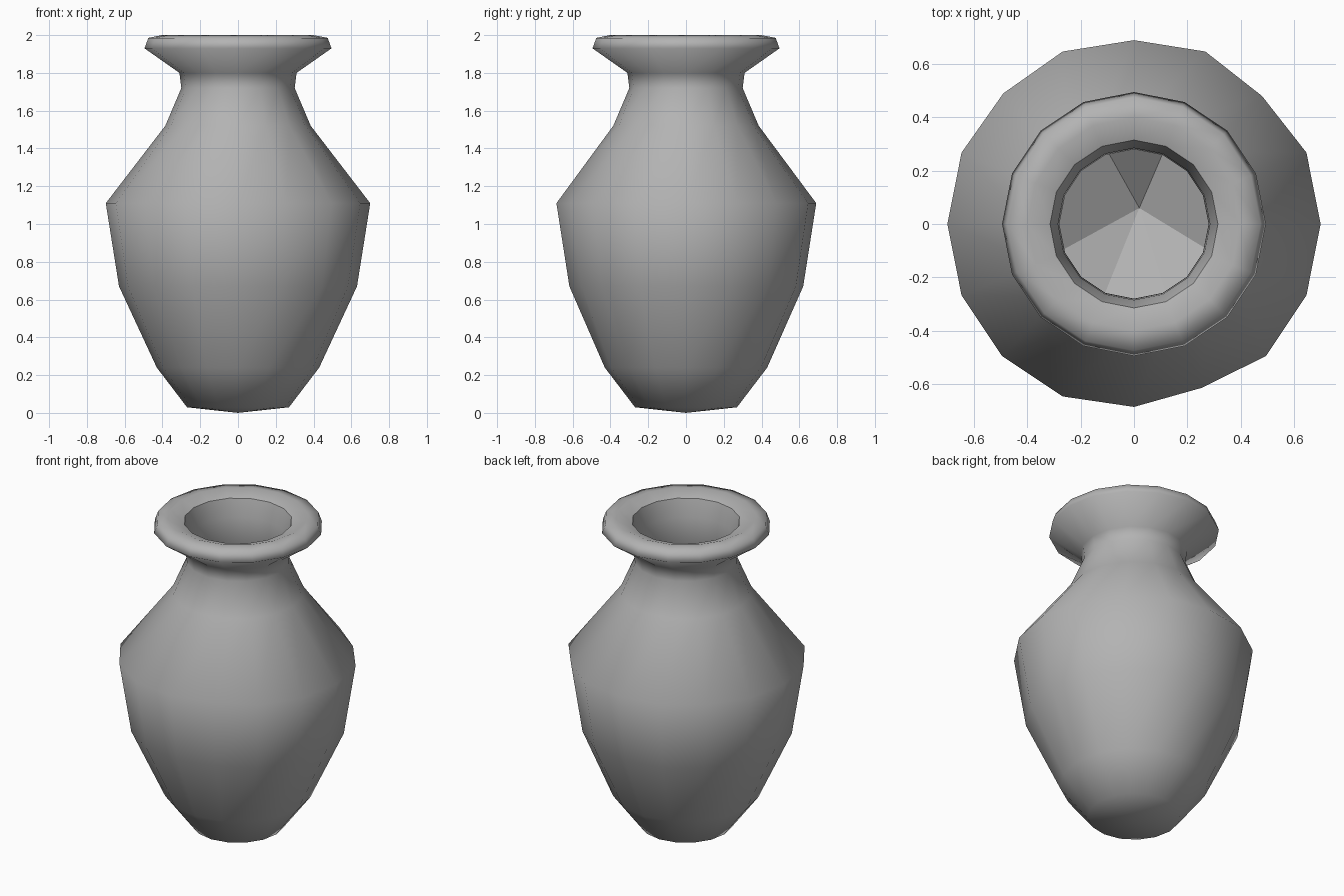
import bpy, bmesh
from math import cos, sin, pi

if "Cube" in bpy.data.objects:
    bpy.data.objects.remove(bpy.data.objects["Cube"])

SIDES = 16
# (radius, z) from the foot, up the outside, over the lip, down the inside
PROFILE = [(0.27, 0.03), (0.43, 0.24), (0.63, 0.67), (0.70, 1.11), (0.385, 1.52),
           (0.30, 1.72), (0.31, 1.80), (0.495, 1.93), (0.475, 1.985), (0.40, 2.0),
           (0.315, 1.97), (0.285, 1.86), (0.28, 1.72), (0.35, 1.51), (0.66, 1.10),
           (0.59, 0.68), (0.40, 0.30)]
LIP = 10                                   # ring of the crisp inner lip edge
# Slight flattening of the worn sides around the belly
WORN = {2: 0.97, 4: 0.985, 12: 0.98, 13: 0.95, 6: 0.99}
BELLY = (2, 3, 14, 15)
FLOOR_CUTS = [3, 5, 9, 11, 13, 15]         # where the broken floor facets meet the wall

bm = bmesh.new()
rings = []
for k, (r, z) in enumerate(PROFILE):
    ring = []
    for i in range(SIDES):
        a = 2 * pi * i / SIDES
        s = r * (WORN.get(i, 1.0) if k in BELLY else 1.0)
        ring.append(bm.verts.new((s * cos(a), s * sin(a), z)))
    rings.append(ring)

# Walls
for lo, hi in zip(rings, rings[1:]):
    for i in range(SIDES):
        j = (i + 1) % SIDES
        bm.faces.new((lo[i], lo[j], hi[j], hi[i]))

# Shallow pointed foot
foot = bm.verts.new((0, 0, 0))
for i in range(SIDES):
    bm.faces.new((foot, rings[0][(i + 1) % SIDES], rings[0][i]))
for f in bm.faces:
    f.smooth = True

# Inner floor of a few large flat facets
floor = bm.verts.new((0.02, 0.06, 0.04))
for a, b in zip(FLOOR_CUTS, FLOOR_CUTS[1:] + [FLOOR_CUTS[0] + SIDES]):
    arc = [rings[-1][i % SIDES] for i in range(a, b + 1)]
    bm.faces.new([floor] + arc).smooth = False

# Keep the inner lip edge crisp, everything else soft
for i in range(SIDES):
    bm.edges.get((rings[LIP][i], rings[LIP][(i + 1) % SIDES])).smooth = False

bmesh.ops.recalc_face_normals(bm, faces=bm.faces[:])
mesh = bpy.data.meshes.new("vase")
bm.to_mesh(mesh)
bm.free()
vase = bpy.data.objects.new("vase", mesh)
bpy.context.collection.objects.link(vase)

# Dark grey clay
clay = bpy.data.materials.new("dark_clay")
clay.diffuse_color = (0.45, 0.45, 0.45, 1)
clay.use_nodes = True
clay.node_tree.nodes["Principled BSDF"].inputs["Base Color"].default_value = clay.diffuse_color
mesh.materials.append(clay)
